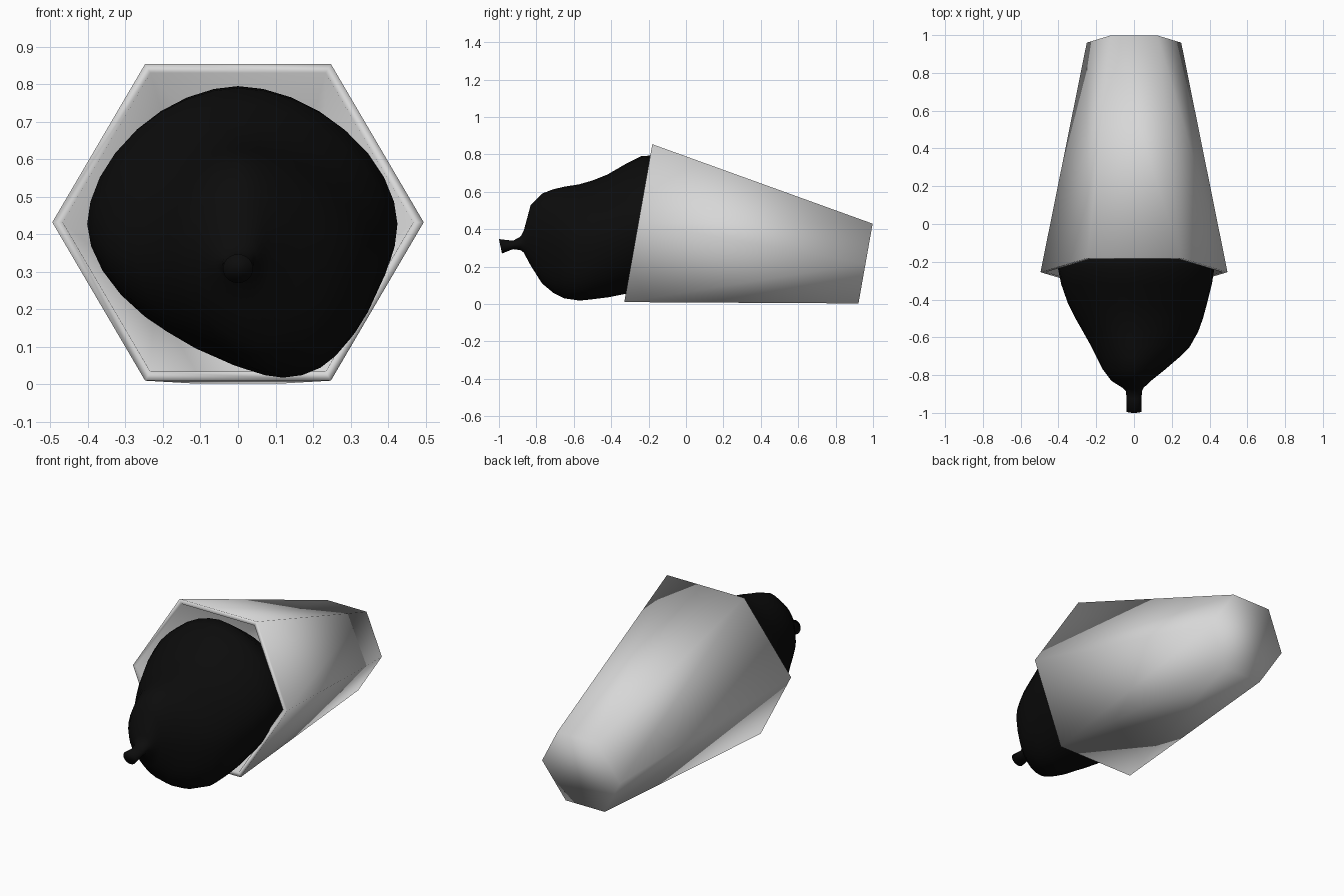
import bpy, bmesh, math
from mathutils import Vector

if "Cube" in bpy.data.objects:
    bpy.data.objects.remove(bpy.data.objects["Cube"])


def material(name, value):
    m = bpy.data.materials.new(name)
    m.diffuse_color = (value, value, value, 1)
    m.use_nodes = True
    m.node_tree.nodes["Principled BSDF"].inputs["Base Color"].default_value = m.diffuse_color
    return m


def loft(name, rings, mat, close_first=True, close_last=True):
    """Skin a list of equal-length point rings with quads."""
    bm = bmesh.new()
    loops = [[bm.verts.new(p) for p in ring] for ring in rings]
    n = len(loops[0])
    for a, b in zip(loops, loops[1:]):
        for i in range(n):
            j = (i + 1) % n
            bm.faces.new((a[i], a[j], b[j], b[i]))
    if close_first:
        bm.faces.new(loops[0])
    if close_last:
        bm.faces.new(loops[-1])
    bmesh.ops.recalc_face_normals(bm, faces=bm.faces[:])
    for f in bm.faces:
        f.smooth = True
    mesh = bpy.data.meshes.new(name)
    bm.to_mesh(mesh)
    bm.free()
    mesh.materials.append(mat)
    ob = bpy.data.objects.new(name, mesh)
    bpy.context.collection.objects.link(ob)
    return ob


light_grey = material("light grey", 0.68)
black = material("black", 0.0035)

# Hexagonal cup: thick tapered shell with a tilted axis and a closed far end
up = Vector((0, 0.075, 0.4225)).normalized()
side = Vector((1, 0, 0))


def hexagon(centre, radius):
    c = Vector(centre)
    return [c + radius * (math.cos(k * math.pi / 3) * side + math.sin(k * math.pi / 3) * up)
            for k in range(6)]


loft("hexagonal_cup", [
    hexagon((0, 0.93, 0.222), 0.222),      # inner floor
    hexagon((0, -0.255, 0.432), 0.467),    # inner rim
    hexagon((0, -0.255, 0.432), 0.495),    # outer rim
    hexagon((0, 0.96, 0.216), 0.25),       # far end
], light_grey)


# Bulb with a short spout: y, left, right, bottom, top, sideways sag of the belly
sections = [
    (-1.00, 0.04, 0.04, 0.27, 0.347, 0),
    (-0.925, 0.04, 0.04, 0.293, 0.338, 0),
    (-0.885, 0.042, 0.042, 0.288, 0.36, 0),
    (-0.868, 0.06, 0.05, 0.275, 0.39, 0),
    (-0.83, 0.12, 0.09, 0.205, 0.53, 0.01),
    (-0.77, 0.165, 0.165, 0.11, 0.59, 0.04),
    (-0.71, 0.195, 0.235, 0.06, 0.613, 0.07),
    (-0.65, 0.225, 0.295, 0.03, 0.627, 0.10),
    (-0.57, 0.27, 0.34, 0.018, 0.64, 0.12),
    (-0.50, 0.31, 0.365, 0.025, 0.66, 0.11),
    (-0.42, 0.35, 0.387, 0.035, 0.692, 0.10),
    (-0.32, 0.385, 0.412, 0.055, 0.75, 0.07),
    (-0.24, 0.402, 0.425, 0.065, 0.79, 0.05),
    (-0.17, 0.395, 0.415, 0.075, 0.795, 0.03),
    (-0.02, 0.33, 0.34, 0.11, 0.69, 0),
    (0.10, 0.20, 0.20, 0.20, 0.56, 0),
    (0.15, 0.06, 0.06, 0.33, 0.43, 0),
]


def section(y, left, right, low, high, sag, n=32):
    mid = (low + high) / 2
    p = 2 / (1.8 if y > -0.8 else 2.0)
    lean = 0.04 if y < -0.95 else 0       # slanted spout mouth
    pts = []
    for i in range(n):
        t = 2 * math.pi * i / n
        c, s = math.cos(t), math.sin(t)
        x = math.copysign(abs(c) ** p, c) * (right if c > 0 else left)
        z = math.copysign(abs(s) ** p, s) * (high - low) / 2
        x += sag * max(0, -s) ** 2
        pts.append((x, y + lean * 0.2 * (1 - s), mid + z))
    return pts


loft("bulb", [section(*row) for row in sections], black)
